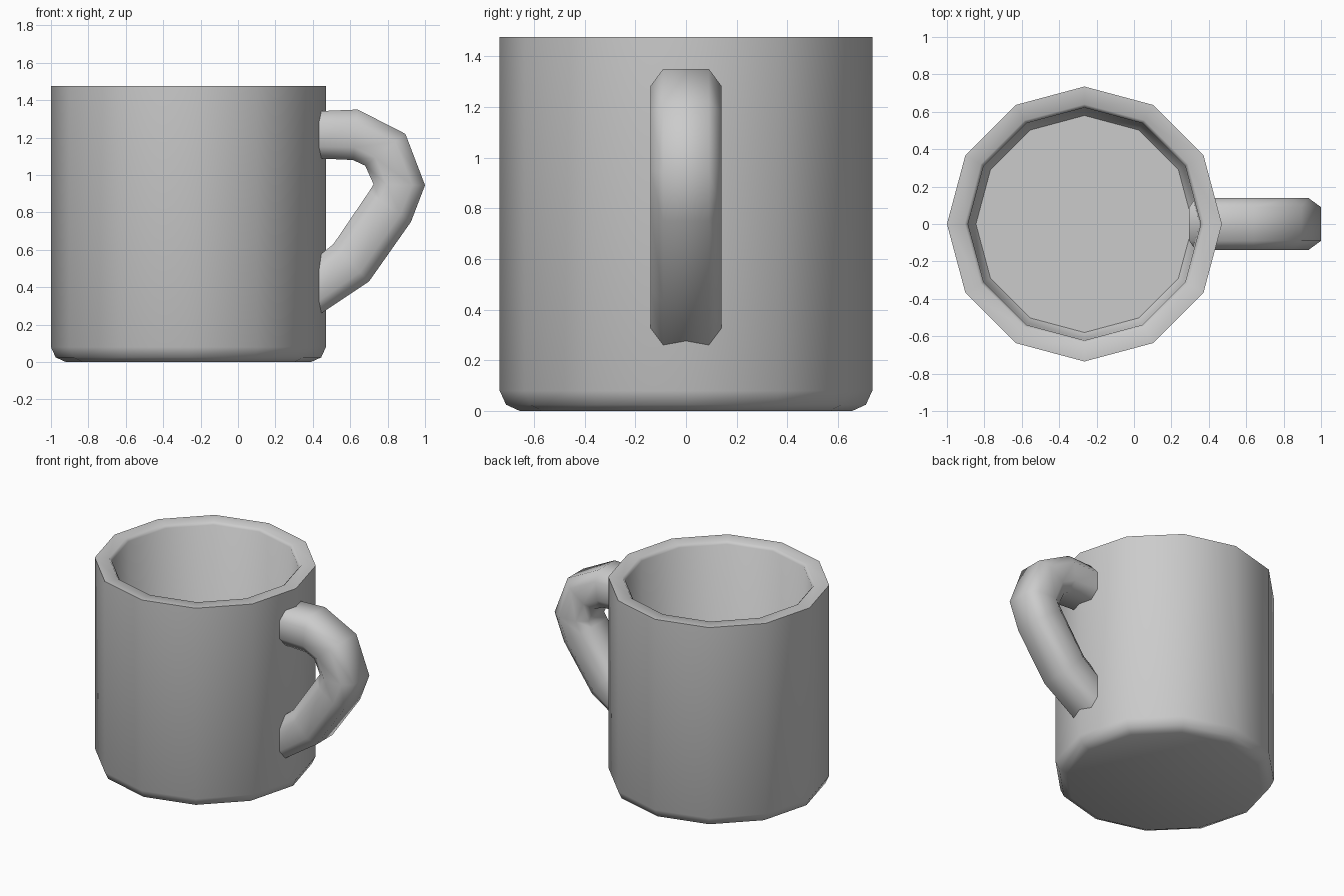
import bpy, bmesh
from math import cos, sin, tau, radians

if "Cube" in bpy.data.objects:
    bpy.data.objects.remove(bpy.data.objects["Cube"])

SIDES = 12
CENTRE_X = -0.265


def loft(name, rings, smooth_angle):
    """Skin a list of equal-length vertex rings, cap both ends, smooth."""
    bm = bmesh.new()
    loops = [[bm.verts.new(p) for p in ring] for ring in rings]
    n = len(loops[0])
    for a, b in zip(loops, loops[1:]):
        for i in range(n):
            j = (i + 1) % n
            bm.faces.new((a[i], a[j], b[j], b[i]))
    bm.faces.new(loops[0][::-1])
    bm.faces.new(loops[-1])
    bmesh.ops.recalc_face_normals(bm, faces=bm.faces)
    mesh = bpy.data.meshes.new(name)
    bm.to_mesh(mesh)
    bm.free()
    obj = bpy.data.objects.new(name, mesh)
    bpy.context.collection.objects.link(obj)
    bpy.ops.object.select_all(action='DESELECT')
    obj.select_set(True)
    bpy.context.view_layer.objects.active = obj
    bpy.ops.object.shade_smooth_by_angle(angle=radians(smooth_angle))
    return obj


def circle(r, z):
    return [(CENTRE_X + r * cos(tau * i / SIDES), r * sin(tau * i / SIDES), z)
            for i in range(SIDES)]


def handle_section(outer, inner):
    """Octagonal section spanning an outer and an inner (x, z) point."""
    cx, cz = (outer[0] + inner[0]) / 2, (outer[1] + inner[1]) / 2
    hx, hz = outer[0] - cx, outer[1] - cz
    shape = [(0.09, 1), (0.14, 0.5), (0.14, -0.5), (0.09, -1),
             (-0.09, -1), (-0.14, -0.5), (-0.14, 0.5), (-0.09, 1)]
    return [(cx + t * hx, y, cz + t * hz) for y, t in shape]


# Cup: outside from the base up, over the rim, then down to the inner floor
profile = [(0.655, 0), (0.71, 0.025), (0.735, 0.08), (0.735, 1.475),
           (0.64, 1.475), (0.622, 1.455), (0.615, 0.16), (0.58, 0.11)]
loft("cup", [circle(r, z) for r, z in profile], 50)

# Handle: outer and inner edge points from the top joint to the bottom joint
edges = [((0.40, 1.34), (0.40, 1.09)),
         ((0.64, 1.35), (0.615, 1.08)),
         ((0.895, 1.22), (0.68, 1.05)),
         ((1.0, 0.945), (0.725, 0.95)),
         ((0.925, 0.75), (0.70, 0.91)),
         ((0.70, 0.43), (0.51, 0.63)),
         ((0.43, 0.25), (0.295, 0.46))]
loft("handle", [handle_section(o, i) for o, i in edges], 70)
